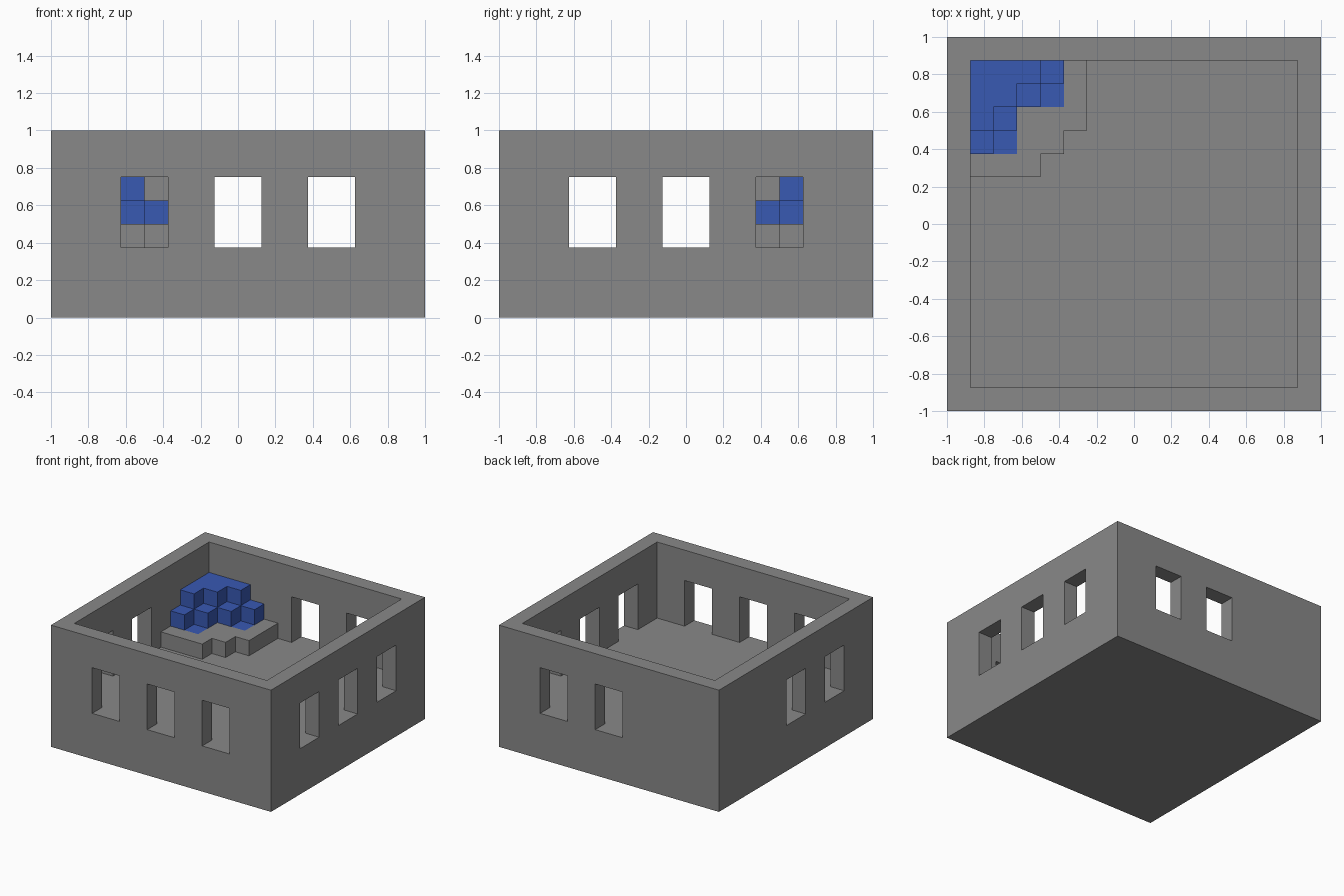
import bpy
import bmesh
from itertools import product

UNIT = 0.125      # size of one block
FLOOR = 0.375     # floor height, also the window sills
INNER = 0.875     # inner face of the walls

if "Cube" in bpy.data.objects:
    bpy.data.objects.remove(bpy.data.objects["Cube"], do_unlink=True)


def make_material(name, rgb):
    mat = bpy.data.materials.new(name)
    mat.use_nodes = True
    mat.diffuse_color = (*rgb, 1)
    mat.node_tree.nodes["Principled BSDF"].inputs["Base Color"].default_value = (*rgb, 1)
    return mat


def build_blocks(name, axes, filled, mat):
    """Skin the filled cells of a box grid; axes holds the x, y and z cut positions."""
    cells = {c for c in product(*(range(len(a) - 1) for a in axes)) if filled(*c)}
    bm = bmesh.new()
    for cell in cells:
        for axis, side in product(range(3), (0, 1)):
            neighbour = list(cell)
            neighbour[axis] += 2 * side - 1
            if tuple(neighbour) in cells:
                continue
            b, c = (axis + 1) % 3, (axis + 2) % 3
            verts = []
            for db, dc in ((0, 0), (1, 0), (1, 1), (0, 1)):
                corner = list(cell)
                corner[axis] += side
                corner[b] += db
                corner[c] += dc
                verts.append(bm.verts.new([axes[i][corner[i]] for i in range(3)]))
            bm.faces.new(verts if side else verts[::-1])
    bmesh.ops.remove_doubles(bm, verts=bm.verts[:], dist=0.0001)
    bmesh.ops.dissolve_limit(bm, angle_limit=0.01, verts=bm.verts[:], edges=bm.edges[:])
    mesh = bpy.data.meshes.new(name)
    bm.to_mesh(mesh)
    bm.free()
    mesh.materials.append(mat)
    obj = bpy.data.objects.new(name, mesh)
    bpy.context.collection.objects.link(obj)
    return obj


grey = make_material("stone grey", (0.25, 0.25, 0.25))
blue = make_material("block blue", (0.04, 0.1, 0.45))

# Walled room: thick base, open top, windows in every wall except beside the block corner
plan = [-1, -INNER] + [-0.625 + 0.25 * i for i in range(6)] + [INNER, 1]
LAST = len(plan) - 2
WINDOWS = (2, 4, 6)


def room(i, j, k):
    if k == 0:
        return True
    if 0 < i < LAST and 0 < j < LAST:
        return False
    if k == 1:
        if j == 0 and i in WINDOWS or i == LAST and j in WINDOWS:
            return False
        if j == LAST and i in WINDOWS[1:] or i == 0 and j in WINDOWS[:2]:
            return False
    return True


build_blocks("walled_room", (plan, plan, [0, FLOOR, 0.75, 1]), room, grey)

# Corner pile: cells counted from the back corner, u along x and v towards the front
xs = [-INNER + UNIT * i for i in range(6)]
ys = [INNER - UNIT * (5 - i) for i in range(6)]
zs = [FLOOR + UNIT * i for i in range(4)]


def sunk_tile(u, v):
    return (u, v) in ((1, 3), (3, 1))


def platform(u, j, k):
    v = 4 - j
    return k == 0 and u + v < 7 and not sunk_tile(u, v)


def pile(u, j, k):
    v = 4 - j
    return sunk_tile(u, v) if k == 0 else u + v <= 4 - k


build_blocks("corner_platform", (xs, ys, zs), platform, grey)
build_blocks("stepped_blocks", (xs, ys, zs), pile, blue)
